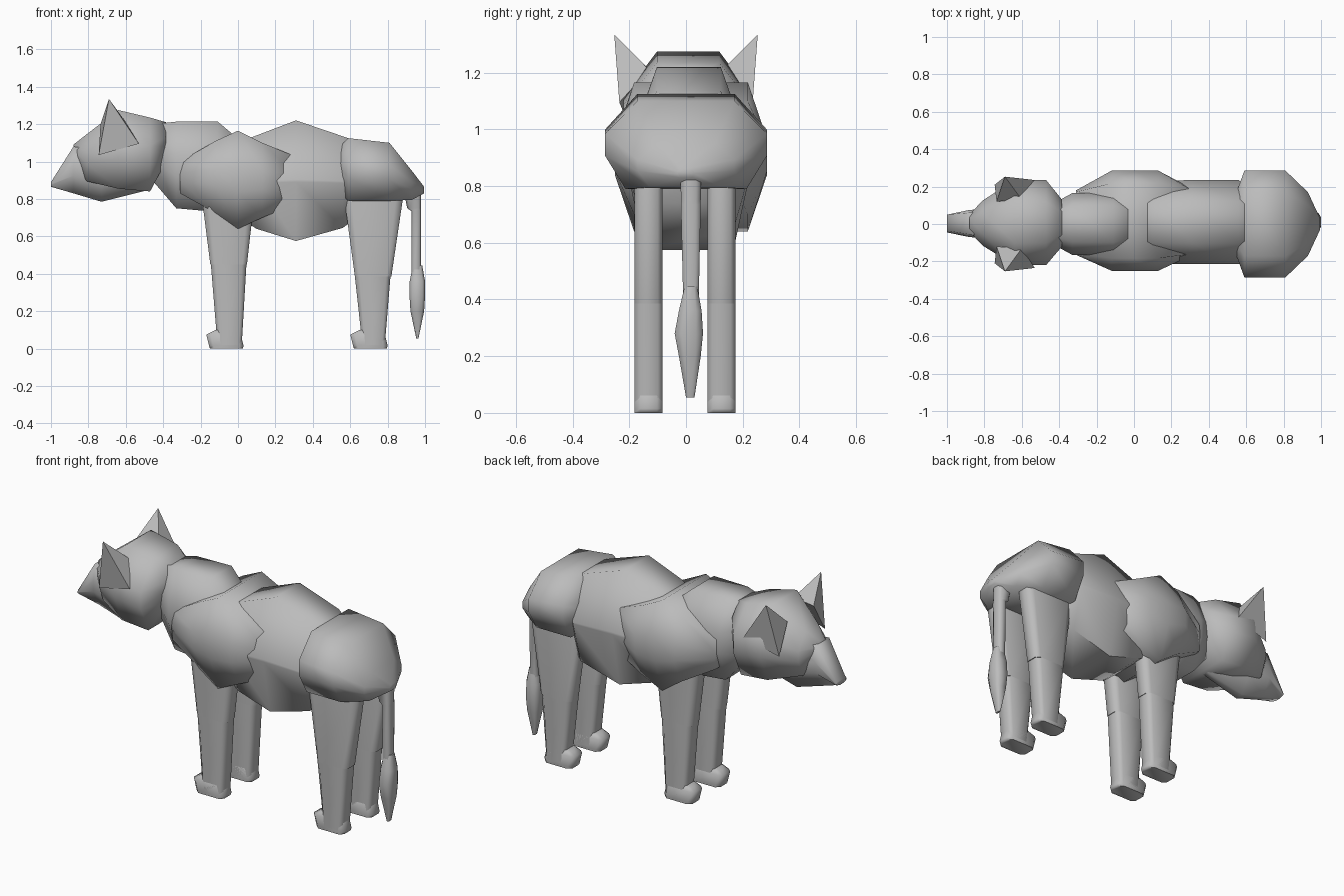
import bpy, bmesh, math

cube = bpy.data.objects.get("Cube")
if cube:
    bpy.data.objects.remove(cube, do_unlink=True)

grey = bpy.data.materials.new("warm_stone_grey")
grey.use_nodes = True
COLOUR = (0.5, 0.5, 0.5, 1)
grey.diffuse_color = COLOUR
grey.node_tree.nodes["Principled BSDF"].inputs["Base Color"].default_value = COLOUR


def finish(name, bm, angle):
    """Turn a bmesh into a shaded, coloured object."""
    bmesh.ops.recalc_face_normals(bm, faces=bm.faces)
    mesh = bpy.data.meshes.new(name)
    bm.to_mesh(mesh)
    bm.free()
    mesh.materials.append(grey)
    obj = bpy.data.objects.new(name, mesh)
    bpy.context.collection.objects.link(obj)
    bpy.ops.object.select_all(action="DESELECT")
    obj.select_set(True)
    bpy.context.view_layer.objects.active = obj
    bpy.ops.object.shade_smooth_by_angle(angle=math.radians(angle))


def loft(name, axis, sections, top=0.65, bottom=0.65, side=0.25, end=None):
    """Join eight-sided sections (position, u min, u max, v min, v max).
    Along x, u is y and v is z; along z, u is x and v is y.
    top, bottom and side are the flat fractions of the outline;
    end replaces top and bottom on the two end sections."""
    bm = bmesh.new()
    rings = []
    for t, u0, u1, v0, v1 in sections:
        is_end = end and t in (sections[0][0], sections[-1][0])
        p, q = (end, end) if is_end else (top, bottom)
        outline = [(1, side), (p, 1), (-p, 1), (-1, side),
                   (-1, -side), (-q, -1), (q, -1), (1, -side)]
        cu, cv, hu, hv = (u0 + u1) / 2, (v0 + v1) / 2, (u1 - u0) / 2, (v1 - v0) / 2
        ring = []
        for a, b in outline:
            u, v = cu + a * hu, cv + b * hv
            ring.append(bm.verts.new((t, u, v) if axis == "x" else (u, v, t)))
        rings.append(ring)
    for low, high in zip(rings, rings[1:]):
        for i in range(8):
            j = (i + 1) % 8
            bm.faces.new((low[i], low[j], high[j], high[i]))
    bm.faces.new(rings[0])
    bm.faces.new(rings[-1])
    finish(name, bm, 75)


# Body masses, from nose to rump
loft("snout", "x", [(-1.0, -.045, .05, .865, .89), (-.88, -.07, .075, .83, 1.08),
                    (-.73, -.08, .085, .785, 1.06), (-.47, -.06, .06, .85, 1.0)],
     top=.8, bottom=.3)
loft("head", "x", [(-.88, -.04, .05, 1.02, 1.09), (-.81, -.115, .125, .895, 1.145),
                   (-.64, -.22, .235, .855, 1.275), (-.47, -.22, .235, .84, 1.235),
                   (-.385, -.12, .13, 1.0, 1.21)], top=.48, bottom=.7)
loft("neck", "x", [(-.45, -.1, .1, .89, 1.2), (-.33, -.165, .165, .75, 1.213),
                   (-.11, -.17, .17, .73, 1.215), (.05, -.1, .1, .8, 1.08)], top=.58)
loft("shoulders", "x", [(-.31, -.165, .18, .83, 1.0), (-.12, -.25, .285, .725, 1.11),
                        (0, -.25, .285, .64, 1.165), (.13, -.25, .285, .7, 1.1),
                        (.3, -.17, .195, .77, 1.03)], top=.75, bottom=.75, end=.95)
loft("torso", "x", [(-.03, -.15, .16, .72, 1.09), (.1, -.21, .23, .64, 1.14),
                    (.31, -.215, .235, .575, 1.22), (.56, -.215, .235, .645, 1.135),
                    (.69, -.12, .12, .74, 1.09)], top=.5, bottom=.7, side=.02)
loft("haunches", "x", [(.53, -.12, .12, .84, 1.07), (.59, -.285, .285, .79, 1.125),
                       (.81, -.285, .285, .79, 1.1), (.93, -.17, .17, .795, .95),
                       (.995, -.03, .03, .83, .865)], top=.6, bottom=.75)

# Legs: upper leg, lower leg and paw on each side
for side, y in (("left", .125), ("right", -.132)):
    a, b = y - .05, y + .05
    loft("front_upper_leg_" + side, "z", [(.45, -.148, .048, a, b), (.78, -.19, .085, a, b)],
         top=.75, bottom=.75, side=.65)
    loft("front_lower_leg_" + side, "z", [(.02, -.11, .02, a, b), (.45, -.145, .045, a, b)],
         top=.75, bottom=.75, side=.65)
    loft("hind_upper_leg_" + side, "z", [(.385, .625, .82, a, b), (.79, .57, .88, a, b),
                                       (.86, .6, .86, a, b)], top=.75, bottom=.75, side=.65)
    loft("hind_lower_leg_" + side, "z", [(.02, .665, .785, a, b), (.385, .625, .815, a, b)],
         top=.75, bottom=.75, side=.65)
    for part, x in (("front", -.17), ("hind", .6)):
        loft(part + "_paw_" + side, "z",
             [(0, x + .02, x + .195, a, b), (.015, x + .015, x + .2, a, b),
              (.075, x, x + .185, a, b), (.1, x + .05, x + .16, a + .01, b - .01)],
             top=.75, bottom=.75, side=.6)

# Tail with a thicker root and a tuft
loft("tail", "z", [(.4, .927, .978, -.01, .045), (.735, .927, .978, -.018, .052),
                   (.75, .905, .978, -.018, .052), (.87, .88, .978, -.02, .055)], side=.5)
loft("tail_tuft", "z", [(.055, .953, .965, 0, .03), (.2, .922, .995, -.025, .052),
                        (.28, .917, 1.0, -.04, .06), (.36, .918, 1.0, -.025, .055),
                        (.445, .935, .985, -.005, .04)], side=.5)

# Pointed ears
for side, s in (("left", 1), ("right", -1)):
    bm = bmesh.new()
    tip = bm.verts.new((-.69, s * .253, 1.335))
    base = [bm.verts.new((x, s * y, z)) for x, y, z in
            ((-.745, .21, 1.035), (-.53, .235, 1.095), (-.6, .13, 1.21), (-.735, .12, 1.2))]
    for i in range(4):
        bm.faces.new((base[i], base[(i + 1) % 4], tip))
    bm.faces.new(base)
    finish("ear_" + side, bm, 30)
